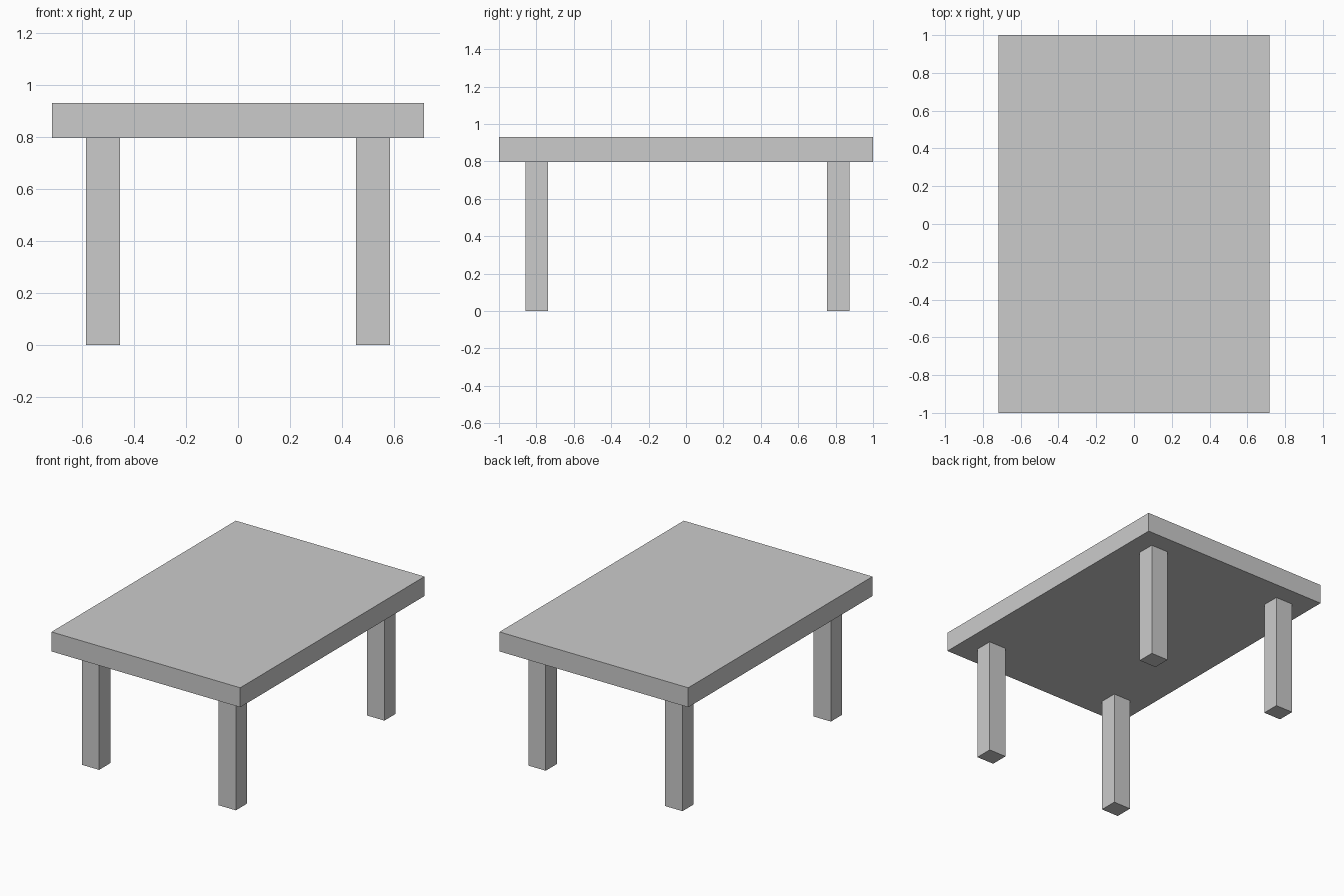
import bpy

if "Cube" in bpy.data.objects:
    bpy.data.objects.remove(bpy.data.objects["Cube"])


def box(name, x, y, z):
    """Add a box spanning the given (min, max) ranges."""
    spans = (x, y, z)
    bpy.ops.mesh.primitive_cube_add(size=1, location=[(a + b) / 2 for a, b in spans])
    obj = bpy.context.object
    obj.name = name
    obj.scale = [b - a for a, b in spans]
    bpy.ops.object.transform_apply(location=False, rotation=False, scale=True)
    return obj


TOP_UNDERSIDE = 0.797

# Thick rectangular slab
box("table_top", (-0.717, 0.717), (-1.0, 1.0), (TOP_UNDERSIDE, 0.931))

# Four square legs, the rear pair set slightly closer to the edge
for row, y in (("front", (-0.859, -0.737)), ("back", (0.754, 0.874))):
    for side, x in (("left", (-0.585, -0.454)), ("right", (0.454, 0.585))):
        box(f"{row}_{side}_leg", x, y, (0.0, TOP_UNDERSIDE))
